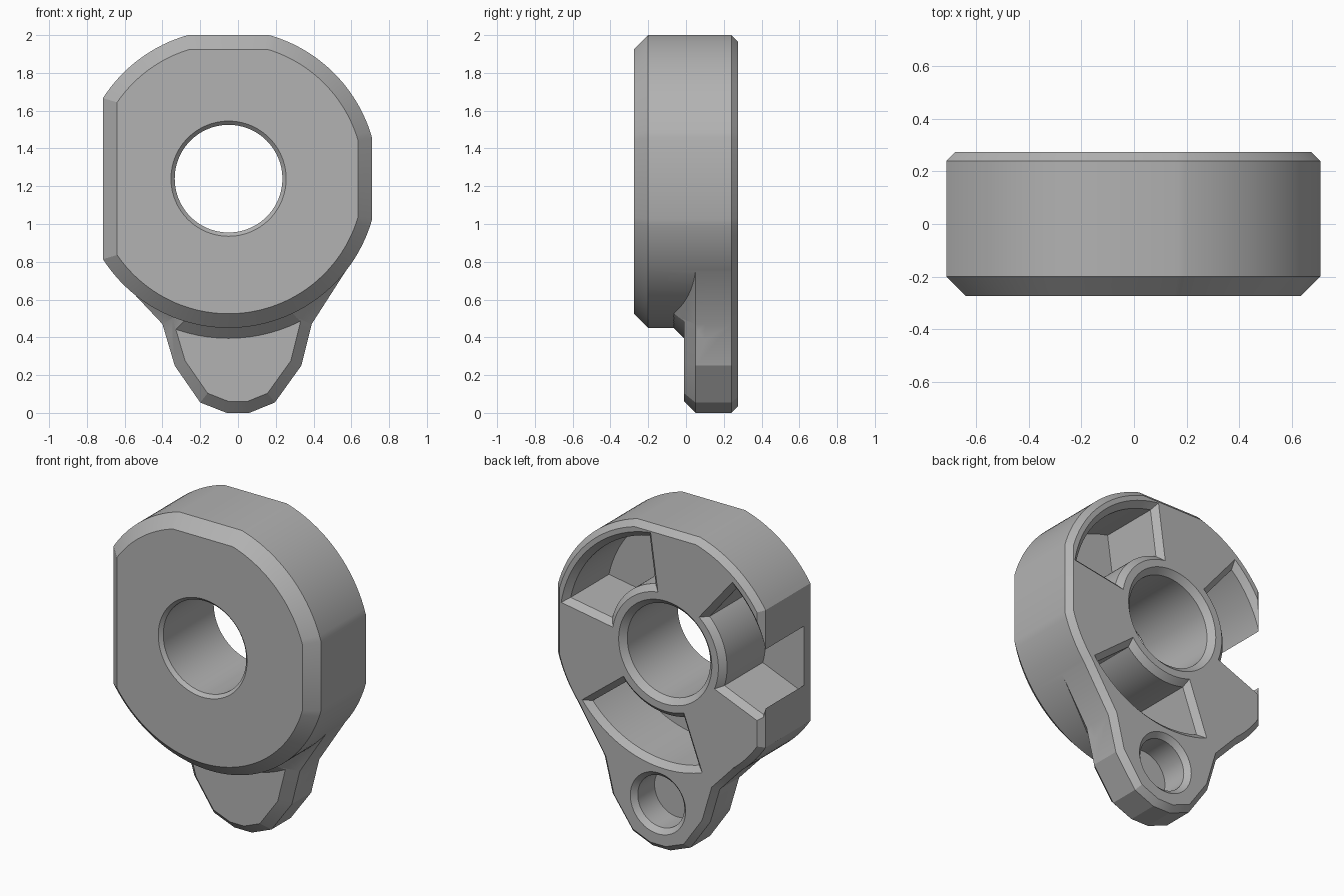
import bpy, bmesh
from math import sin, cos, acos, asin, pi, radians
from mathutils import Vector

if "Cube" in bpy.data.objects:
    bpy.data.objects.remove(bpy.data.objects["Cube"])

CX, CZ, R = -0.05, 1.24, 0.79       # hub axis and body radius
FRONT, BACK, EDGE = -0.275, 0.275, 0.035

grey = bpy.data.materials.new("plain grey")
grey.use_nodes = True
grey.diffuse_color = (0.45, 0.45, 0.45, 1)
grey.node_tree.nodes["Principled BSDF"].inputs["Base Color"].default_value = grey.diffuse_color


def arc(r, start, end, steps, cx=CX, cz=CZ):
    angles = [start + (end - start) * i / steps for i in range(steps + 1)]
    return [(cx + r * cos(a), cz + r * sin(a)) for a in angles]


def loft(name, layers):
    """Solid through matching (y, outline) layers."""
    bm = bmesh.new()
    rings = [[bm.verts.new((x, y, z)) for x, z in pts] for y, pts in layers]
    n = len(rings[0])
    bm.faces.new(rings[0])
    bm.faces.new(rings[-1])
    for a, b in zip(rings, rings[1:]):
        for i in range(n):
            j = (i + 1) % n
            bm.faces.new((a[i], a[j], b[j], b[i]))
    bmesh.ops.recalc_face_normals(bm, faces=bm.faces)
    mesh = bpy.data.meshes.new(name)
    bm.to_mesh(mesh)
    bm.free()
    mesh.materials.append(grey)
    obj = bpy.data.objects.new(name, mesh)
    bpy.context.collection.objects.link(obj)
    return obj


def combine(target, tool, operation):
    mod = target.modifiers.new(operation.lower(), 'BOOLEAN')
    mod.operation, mod.solver, mod.object = operation, 'EXACT', tool
    bpy.context.view_layer.objects.active = target
    bpy.ops.object.modifier_apply(modifier=mod.name)
    bpy.data.objects.remove(tool)


def round_loft(name, profile, cx=CX, cz=CZ, steps=96):
    return loft(name, [(y, arc(r, 0, 2 * pi * (1 - 1 / steps), steps - 1, cx, cz))
                       for y, r in profile])


def body_outline(inset):
    """Circle with flats on the right, top and left."""
    r = R - inset
    right, left = acos((0.76 - inset) / r), acos((0.665 - inset) / r)
    return (arc(r, right, pi / 2 - right, 24) + arc(r, pi / 2 + right, pi - left, 16)
            + arc(r, pi + left, 2 * pi - right, 48))


def shrink(points, d):
    """Inward mitred offset of a counter-clockwise outline."""
    out, pts = [], [Vector(p) for p in points]
    for i, p in enumerate(pts):
        e1 = (p - pts[i - 1]).normalized()
        e2 = (pts[(i + 1) % len(pts)] - p).normalized()
        n1, n2 = Vector((-e1.y, e1.x)), Vector((-e2.y, e2.x))
        out.append(p + (n1 + n2) * d / (1 + n1.dot(n2)))
    return out


def sector(start, end, grow):
    """Pocket between hub and rim, with side walls set in from two radii."""
    inner, outer, gap = 0.40 - grow, 0.69 + grow, EDGE - grow
    ao, ai = asin(gap / outer), asin(gap / inner)
    return arc(outer, start + ao, end - ao, 28) + arc(inner, end - ai, start + ai, 28)


# Main body with a wide front chamfer and a narrow back chamfer
body = loft("lug_body", [(FRONT, body_outline(0.075)), (-0.2, body_outline(0)),
                         (0.24, body_outline(0)), (BACK, body_outline(EDGE))])

# Tapered arm below the body
arm_outline = [(-0.06, 0), (0.06, 0), (0.195, 0.055), (0.335, 0.25), (0.39, 0.47),
               (0.605, 0.805), (0.4, 1.05), (-0.35, 1.05), (-0.56, 0.64),
               (-0.4, 0.47), (-0.335, 0.25), (-0.2, 0.055)]
arm = loft("arm", [(-0.01, shrink(arm_outline, 0.06)), (0.05, arm_outline),
                   (0.24, arm_outline), (BACK, shrink(arm_outline, EDGE))])

# Sloped fillet where the arm meets the body
fillet = loft("fillet", [(-0.07, shrink(arm_outline, 0.12)), (0.05, arm_outline),
                         (0.1, arm_outline)])
combine(fillet, round_loft("fillet_cone", [(-0.09, 0.765), (0.12, 0.975)]), 'INTERSECT')
combine(arm, fillet, 'UNION')
combine(body, arm, 'UNION')

# Three chamfered pockets around the hub; one breaks through the left flat
for k in range(3):
    a, b = radians(9.5 + 120 * k), radians(82 + 120 * k)
    pocket = loft("pocket", [(-0.135, sector(a, b, 0)), (0.24, sector(a, b, 0)),
                             (0.285, sector(a, b, 0.045))])
    combine(body, pocket, 'DIFFERENCE')

# Central bore and blind arm hole
combine(body, round_loft("bore", [(-0.285, 0.315), (-0.255, 0.285), (0.24, 0.285),
                                  (0.285, 0.33)]), 'DIFFERENCE')
combine(body, round_loft("arm_hole", [(0.08, 0.16), (0.245, 0.16), (0.285, 0.2)],
                         0, 0.29, 48), 'DIFFERENCE')

# Smooth curved walls, crisp edges
bpy.ops.object.select_all(action='DESELECT')
body.select_set(True)
bpy.context.view_layer.objects.active = body
bpy.ops.object.shade_smooth_by_angle(angle=radians(20))
